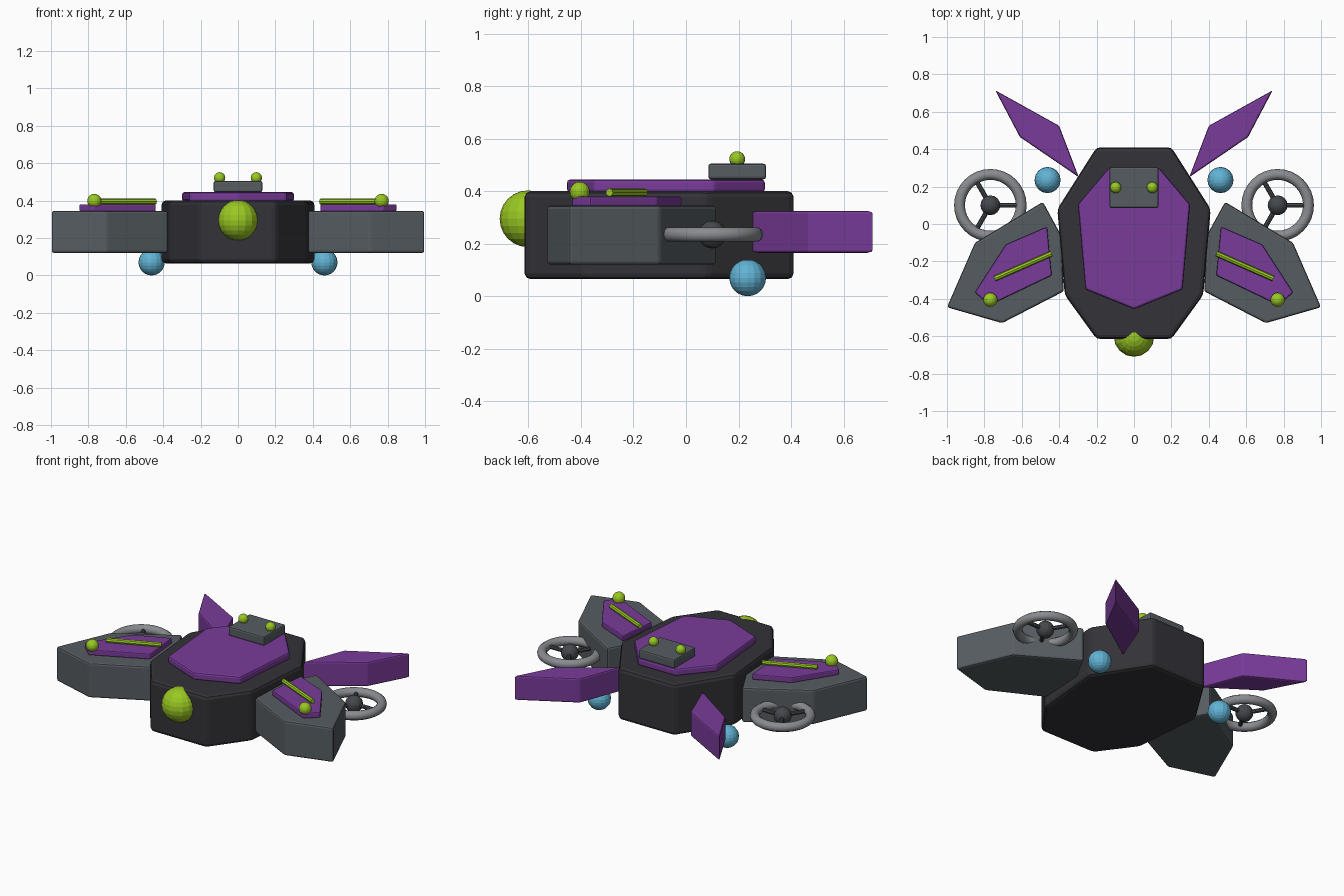
import bpy, bmesh, math
from mathutils import Vector

if "Cube" in bpy.data.objects:
    bpy.data.objects.remove(bpy.data.objects["Cube"])


def material(name, rgb):
    m = bpy.data.materials.new(name)
    m.diffuse_color = (*rgb, 1)
    m.use_nodes = True
    m.node_tree.nodes["Principled BSDF"].inputs["Base Color"].default_value = m.diffuse_color
    return m


BLACK = material("charcoal", (0.033, 0.032, 0.039))
PURPLE = material("purple", (0.19, 0.043, 0.32))
GREY = material("slate grey", (0.092, 0.108, 0.120))
GREEN = material("lime green", (0.32, 0.58, 0.016))
BLUE = material("sky blue", (0.12, 0.45, 0.66))
SILVER = material("silver", (0.25, 0.26, 0.28))
DARK = material("dark grey", (0.058, 0.064, 0.072))


def finish(name, bm, mat, smooth=False):
    bmesh.ops.recalc_face_normals(bm, faces=bm.faces)
    me = bpy.data.meshes.new(name)
    bm.to_mesh(me)
    bm.free()
    me.materials.append(mat)
    for p in me.polygons:
        p.use_smooth = smooth
    ob = bpy.data.objects.new(name, me)
    bpy.context.collection.objects.link(ob)
    return ob


def slab(name, outline, z0, z1, mat, bevel):
    """Extrude a flat outline upwards and round its edges."""
    bm = bmesh.new()
    face = bm.faces.new([bm.verts.new((x, y, z0)) for x, y in outline])
    new = bmesh.ops.extrude_face_region(bm, geom=[face])["geom"]
    for v in new:
        if isinstance(v, bmesh.types.BMVert):
            v.co.z = z1
    ob = finish(name, bm, mat)
    mod = ob.modifiers.new("rounded edges", "BEVEL")
    mod.width, mod.segments = bevel, 2
    return ob


def ball(name, pos, r, mat):
    bm = bmesh.new()
    bmesh.ops.create_uvsphere(bm, u_segments=16, v_segments=12, radius=r)
    bmesh.ops.translate(bm, verts=bm.verts, vec=pos)
    return finish(name, bm, mat)


def rod(name, a, b, r, mat, sides=8):
    a, b = Vector(a), Vector(b)
    bm = bmesh.new()
    bmesh.ops.create_cone(bm, cap_ends=True, segments=sides, radius1=r,
                          radius2=r, depth=(b - a).length)
    ob = finish(name, bm, mat)
    ob.location = (a + b) / 2
    ob.rotation_mode = "QUATERNION"
    ob.rotation_quaternion = (b - a).to_track_quat("Z", "Y")
    return ob


def ring(name, pos, major, minor, mat, n=32, k=10):
    bm = bmesh.new()
    grid = []
    for i in range(n):
        a = math.tau * i / n
        loop = []
        for j in range(k):
            b = math.tau * j / k
            d = major + minor * math.cos(b)
            loop.append(bm.verts.new((pos[0] + d * math.cos(a), pos[1] + d * math.sin(a),
                                      pos[2] + minor * math.sin(b))))
        grid.append(loop)
    for i in range(n):
        for j in range(k):
            p, q = grid[i], grid[(i + 1) % n]
            bm.faces.new((p[j], q[j], q[(j + 1) % k], p[(j + 1) % k]))
    return finish(name, bm, mat, smooth=True)


def both_sides(half):
    """Close a right-hand outline by mirroring it in x."""
    return half + [(-x, y) for x, y in reversed(half) if x > 0]


# Hull, deck plate and rear module
slab("hull", both_sides([(0.20, 0.41), (0.41, 0.08), (0.37, -0.38), (0.20, -0.615)]),
     0.065, 0.40, BLACK, 0.022)
slab("deck_plate", both_sides([(0.135, 0.30), (0.30, 0.105), (0.26, -0.35), (0, -0.455)]),
     0.395, 0.445, PURPLE, 0.012)
slab("rear_module", both_sides([(0.13, 0.305), (0.13, 0.085)]), 0.445, 0.505, GREY, 0.01)

# Nose lamp
ball("nose_lamp", (0, -0.602, 0.295), 0.108, GREEN)

for s, side in ((-1, "left"), (1, "right")):
    def flip(points):
        return [(s * x, y) for x, y in points]

    # Wing with its plate, light bar and lamp
    slab(f"wing_{side}", flip([(0.487, 0.118), (0.85, -0.10), (1.0, -0.445),
                               (0.705, -0.53), (0.375, -0.36), (0.39, -0.06)]),
         0.12, 0.345, GREY, 0.012)
    slab(f"wing_plate_{side}", flip([(0.465, -0.015), (0.685, -0.11), (0.85, -0.365),
                                     (0.775, -0.435), (0.44, -0.275)]),
         0.343, 0.38, PURPLE, 0.007)
    rod(f"light_bar_{side}", (s * 0.745, -0.292, 0.395), (s * 0.44, -0.158, 0.395),
        0.015, GREEN)
    ball(f"wing_lamp_{side}", (s * 0.768, -0.405, 0.398), 0.038, GREEN)

    # Tail fin
    slab(f"tail_fin_{side}", flip([(0.742, 0.715), (0.40, 0.525), (0.295, 0.25),
                                   (0.61, 0.465)]), 0.165, 0.325, PURPLE, 0.01)

    # Rotor: ring, hub and three spokes
    c = Vector((s * 0.768, 0.10, 0.235))
    ring(f"rotor_ring_{side}", c, 0.165, 0.029, SILVER)
    ball(f"rotor_hub_{side}", c, 0.053, DARK)
    for i in range(3):
        a = math.tau * i / 3
        tip = c + Vector((math.cos(a), math.sin(a), 0)) * 0.165
        rod(f"rotor_spoke_{side}_{i + 1}", c, tip, 0.013, DARK)

    # Belly pod and module lamp
    ball(f"belly_pod_{side}", (s * 0.462, 0.235, 0.07), 0.07, BLUE)
    ball(f"module_lamp_{side}", (s * 0.098, 0.195, 0.522), 0.03, GREEN)
